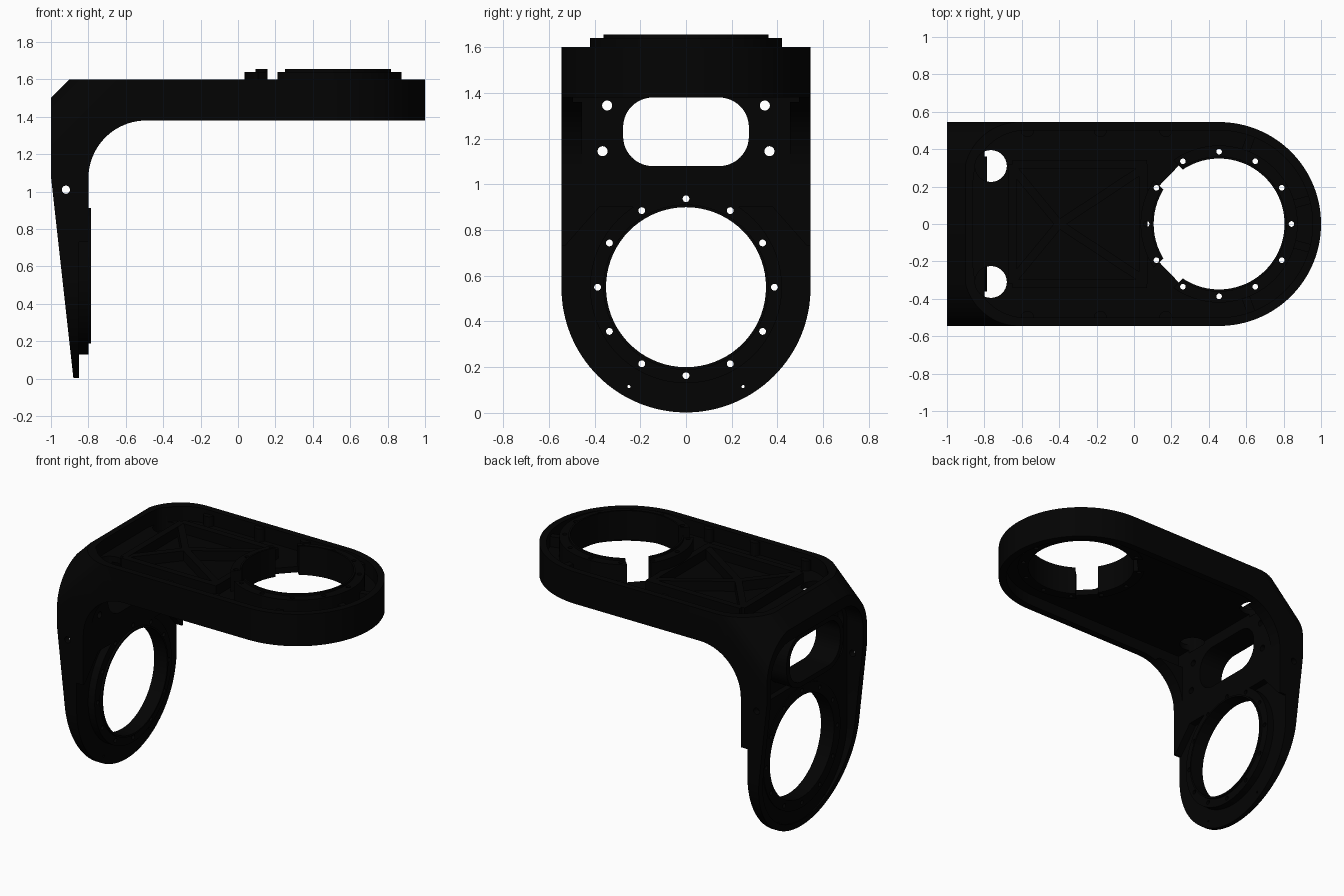
import bpy, bmesh
from math import sin, cos, tan, pi, radians, atan2, acos
from mathutils import Vector

if "Cube" in bpy.data.objects:
    bpy.data.objects.remove(bpy.data.objects["Cube"])

mat = bpy.data.materials.new("black_metal")
mat.diffuse_color = (0.001, 0.001, 0.001, 1)
mat.use_nodes = True
mat.node_tree.nodes["Principled BSDF"].inputs["Base Color"].default_value = mat.diffuse_color


def rounded(corners, segs=20):
    """2D outline from (u, v, radius) corners."""
    pts, n = [], len(corners)
    for i in range(n):
        p = Vector(corners[i][:2])
        r = corners[i][2] if len(corners[i]) > 2 else 0
        if r == 0:
            pts.append(p)
            continue
        u = (Vector(corners[i - 1][:2]) - p).normalized()
        v = (Vector(corners[(i + 1) % n][:2]) - p).normalized()
        half = acos(max(-1, min(1, u.dot(v)))) / 2
        c = p + (u + v).normalized() * r / sin(half)
        s, e = p + u * r / tan(half) - c, p + v * r / tan(half) - c
        a0 = atan2(s.y, s.x)
        d = (atan2(e.y, e.x) - a0 + pi) % (2 * pi) - pi
        for k in range(segs + 1):
            a = a0 + d * k / segs
            pts.append(c + Vector((cos(a), sin(a))) * r)
    out = []
    for p in pts:
        if not out or (p - out[-1]).length > 1e-4:
            out.append(p)
    if (out[0] - out[-1]).length < 1e-4:
        out.pop()
    return out


def prism(name, pts, axis, a, b):
    """Extrude a 2D outline along an axis from a to b ('d' is the diagonal through the bend)."""
    q = 2 ** -.5
    put = {'x': lambda u, v, h: (h, u, v),
           'y': lambda u, v, h: (u, h, v),
           'z': lambda u, v, h: (u, v, h),
           'd': lambda u, v, h: ((h - u) * q, v, (h + u) * q)}[axis]
    bm = bmesh.new()
    lo = [bm.verts.new(put(p[0], p[1], a)) for p in pts]
    hi = [bm.verts.new(put(p[0], p[1], b)) for p in pts]
    n = len(pts)
    bm.faces.new(lo)
    bm.faces.new(hi)
    for i in range(n):
        bm.faces.new((lo[i], lo[(i + 1) % n], hi[(i + 1) % n], hi[i]))
    bmesh.ops.recalc_face_normals(bm, faces=bm.faces)
    me = bpy.data.meshes.new(name)
    bm.to_mesh(me)
    bm.free()
    ob = bpy.data.objects.new(name, me)
    bpy.context.collection.objects.link(ob)
    me.materials.append(mat)
    return ob


def circle(u, v, r, n=72):
    return [(u + r * cos(2 * pi * i / n), v + r * sin(2 * pi * i / n)) for i in range(n)]


def boolean(ob, tools, op='DIFFERENCE'):
    """Apply booleans one by one and delete the tools."""
    for t in tools:
        m = ob.modifiers.new("b", 'BOOLEAN')
        m.operation, m.object, m.solver = op, t, 'EXACT'
        bpy.context.view_layer.objects.active = ob
        bpy.ops.object.modifier_apply(modifier=m.name)
        bpy.data.objects.remove(t)


def screws(axis, u, v, a, b):
    return [prism("cut", circle(u + .387 * cos(k * pi / 6), v + .387 * sin(k * pi / 6), .015, 16), axis, a, b)
            for k in range(12)]


CX, CZ = .455, .55   # ring centres on arm and leg


def slot(s, r1):
    """Parallel-sided radial gap beside the arm ring, on side s."""
    d = Vector((cos(radians(136)), s * sin(radians(136))))
    n, c = Vector((-d.y, d.x)) * .075, Vector((CX, 0))
    return prism("cut", [c + d * .28 - n, c + d * r1 - n, c + d * r1 + n, c + d * .28 + n], 'z', 1.25, 1.85)


def window(name, grow, a, b):
    """Rounded rectangle of the leg window, enlarged by grow."""
    y, lo, hi, r = .275 + grow, 1.08 - grow, 1.38 + grow, .13 + grow
    return prism(name, rounded([(-y, lo, r), (y, lo, r), (y, hi, r), (-y, hi, r)]), 'x', a, b)


# L-shaped body: side profile trimmed to rounded arm and leg outlines and rounded bend corners
body = prism("bracket_body", rounded([(-.88, 0), (-.8, 0), (-.8, 1.38, .31), (1, 1.38), (1, 1.6),
                                      (-.9, 1.6), (-1, 1.5), (-1, 1.08)]), 'y', -.56, .56)
bend = [(-2, -.6), (1.56, -.6)] + [(1.565 + .21 * sin(a), s * (.245 + .3 * cos(a)))
                                   for s, arc in ((-1, range(0, 17)), (1, range(16, -1, -1)))
                                   for a in [k * pi / 32 for k in arc]] + [(1.56, .6), (-2, .6)]
boolean(body, [
    prism("trim", rounded([(-1.2, -.545), (1, -.545, .545), (1, .545, .545), (-1.2, .545)], 32), 'z', -.5, 2),
    prism("trim", rounded([(-.545, 2), (-.545, .002, .545), (.545, .002, .545), (.545, 2)], 32), 'x', -1.5, 1.5),
    prism("trim", bend, 'd', -3, 3),
], 'INTERSECT')

cuts = [
    # trays above and below the arm skin
    prism("cut", rounded([(-.86, -.5, .28), (.955, -.5, .5), (.955, .5, .5), (-.86, .5, .28)], 32), 'z', 1.5, 1.8),
    prism("cut", rounded([(-.8, -.495), (.95, -.495, .495), (.95, .495, .495), (-.8, .495)], 32), 'z', 1.36, 1.46),
    prism("cut", [(-.8, -.455), (0, -.455), (0, .455), (-.8, .455)], 'z', .5, 1.4),
    # step on the leg front, trays on the leg back
    prism("cut", [(-.6, -.1), (.6, -.1), (.6, .73), (.53, .73), (.38, .9), (-.38, .9), (-.53, .73), (-.6, .73)],
          'x', -.85, -.6),
    prism("cut", rounded([(-.5, 1.42, .2), (-.5, .045, .5), (.5, .045, .5), (.5, 1.42, .2)]), 'x', -1.2, -.88),
    prism("cut", rounded([(-.46, 1.42, .18), (-.46, 1.0, .08), (.46, 1.0, .08), (.46, 1.42, .18)]), 'x', -1.2, -.84),
    # window, main holes, pin hole
    window("cut", 0, -1.2, -.7),
    prism("cut", circle(CX, 0, .36), 'z', 1.2, 1.8),
    prism("cut", circle(0, CZ, .36), 'x', -1.2, -.6),
    prism("cut", circle(-.92, 1.01, .022, 24), 'y', -1, 1),
]
for s in (-1, 1):
    cuts += [prism("cut", circle(-.765, s * .31, .085, 40), 'z', 1.44, 1.8),
             prism("cut", circle(s * .345, 1.345, .022, 24), 'x', -1.2, -.6),
             prism("cut", circle(s * .365, 1.145, .022, 24), 'x', -1.2, -.6),
             prism("cut", circle(s * .25, .115, .007, 12), 'x', -1.2, -.6),
             slot(s, .372)]
cuts += screws('z', CX, 0, 1.2, 1.8) + screws('x', 0, CZ, -1.2, -.6)
boolean(body, cuts)

# arm ring: collar with a thin inner lip and two gaps
arm_ring = prism("arm_ring", circle(CX, 0, .42), 'z', 1.455, 1.64)
boolean(arm_ring, [prism("lip", circle(CX, 0, .362), 'z', 1.5, 1.655)], 'UNION')
boolean(arm_ring, [prism("cut", circle(CX, 0, .35), 'z', 1.2, 1.8)] + screws('z', CX, 0, 1.2, 1.8)
        + [slot(s, .55) for s in (-1, 1)])

# leg ring
leg_ring = prism("leg_ring", circle(0, CZ, .42), 'x', -.885, -.8)
boolean(leg_ring, [prism("lip", circle(0, CZ, .362), 'x', -.86, -.785)], 'UNION')
boolean(leg_ring, [prism("cut", circle(0, CZ, .35), 'x', -1.2, -.6)] + screws('x', 0, CZ, -1.2, -.6))

# wall around the window on the back of the leg
window_collar = window("window_collar", .035, -.985, -.83)
boolean(window_collar, [window("cut", 0, -1.2, -.7)])


def rib(name, p, q, w=.045, top=1.57):
    """Straight rib on the arm floor between two plan points."""
    p, q = Vector(p), Vector(q)
    d = (q - p).normalized()
    n = Vector((-d.y, d.x)) * w / 2
    return prism(name, [p - n, q - n, q + n, p + n], 'z', 1.49, top)


parts = [body, arm_ring, leg_ring, window_collar]
# crossed ribs and frame on the arm
parts += [rib("frame_rib_rear", (-.65, -.32), (-.65, .32)), rib("frame_rib_front", (.05, -.32), (.05, .32))]
for s in (-1, 1):
    parts += [rib("frame_rib_side", (-.65, s * .32), (.07, s * .32)),
              rib("cross_rib", (-.64, s * .29), (-.4, 0), top=1.568),
              rib("cross_rib", (-.4, 0), (.04, s * .29), top=1.568)]
    # screw bosses along the side walls
    for x in (-.57, -.18, .17):
        parts.append(prism("wall_boss", circle(x, s * .5, .035, 24), 'z', 1.48, 1.57 if x < -.5 else 1.59))
    # short ribs between ring and outer wall
    for deg in (15, 70):
        a = radians(deg)
        parts.append(rib("ring_rib", (CX + .41 * cos(a), s * .41 * sin(a)),
                         (CX + .52 * cos(a), s * .52 * sin(a))))

bpy.ops.object.select_all(action='DESELECT')
for ob in parts:
    ob.select_set(True)
bpy.context.view_layer.objects.active = body
bpy.ops.object.shade_smooth_by_angle(angle=radians(30))
